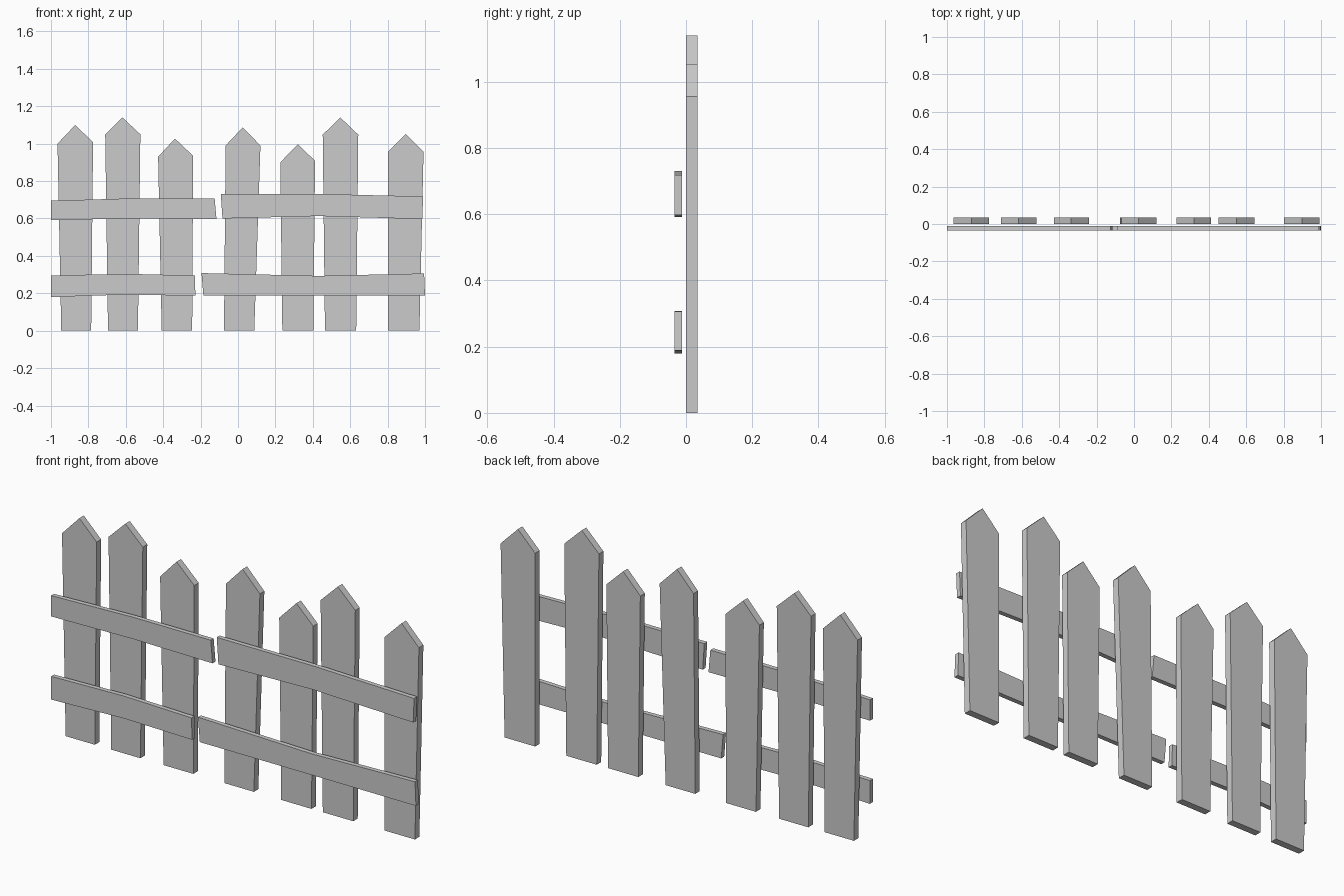
import bpy, bmesh


def board(name, outline, y0, y1):
    """Extrude an (x, z) outline from y0 to y1."""
    bm = bmesh.new()
    face = bm.faces.new([bm.verts.new((x, y0, z)) for x, z in outline])
    ext = bmesh.ops.extrude_face_region(bm, geom=[face])
    verts = [v for v in ext["geom"] if isinstance(v, bmesh.types.BMVert)]
    bmesh.ops.translate(bm, verts=verts, vec=(0, y1 - y0, 0))
    bmesh.ops.recalc_face_normals(bm, faces=bm.faces[:])
    mesh = bpy.data.meshes.new(name)
    bm.to_mesh(mesh)
    bm.free()
    obj = bpy.data.objects.new(name, mesh)
    bpy.context.collection.objects.link(obj)


# Pickets: bottom left x, bottom right x, right shoulder, tip, left shoulder
pickets = [
    (-0.945, -0.785, (-0.775, 1.007), (-0.87, 1.10), (-0.965, 1.0)),
    (-0.695, -0.535, (-0.522, 1.05), (-0.618, 1.14), (-0.71, 1.05)),
    (-0.408, -0.245, (-0.24, 0.935), (-0.337, 1.027), (-0.427, 0.93)),
    (-0.075, 0.087, (0.12, 0.99), (0.025, 1.087), (-0.066, 0.99)),
    (0.237, 0.403, (0.412, 0.908), (0.32, 0.997), (0.226, 0.90)),
    (0.465, 0.632, (0.643, 1.048), (0.547, 1.14), (0.453, 1.048)),
    (0.803, 0.97, (0.992, 0.956), (0.897, 1.052), (0.803, 0.958)),
]
for i, (xl, xr, *top) in enumerate(pickets, 1):
    board(f"picket_{i}", [(xl, 0), (xr, 0), *top], 0.0, 0.035)

# Rails: slightly crooked boards in front of the pickets
rails = {
    "upper_left_rail": [(-1, 0.592), (-0.55, 0.60), (-0.115, 0.596),
                        (-0.125, 0.708), (-0.55, 0.708), (-1, 0.695)],
    "upper_right_rail": [(-0.083, 0.60), (0.43, 0.613), (0.985, 0.597),
                         (0.99, 0.718), (0.43, 0.731), (-0.092, 0.731)],
    "lower_left_rail": [(-1, 0.18), (-0.6, 0.193), (-0.228, 0.187),
                        (-0.23, 0.295), (-0.6, 0.304), (-1, 0.295)],
    "lower_right_rail": [(-0.185, 0.187), (0.43, 0.188), (1, 0.188),
                         (0.995, 0.306), (0.43, 0.293), (-0.195, 0.308)],
}
for name, outline in rails.items():
    board(name, outline, -0.035, -0.012)
